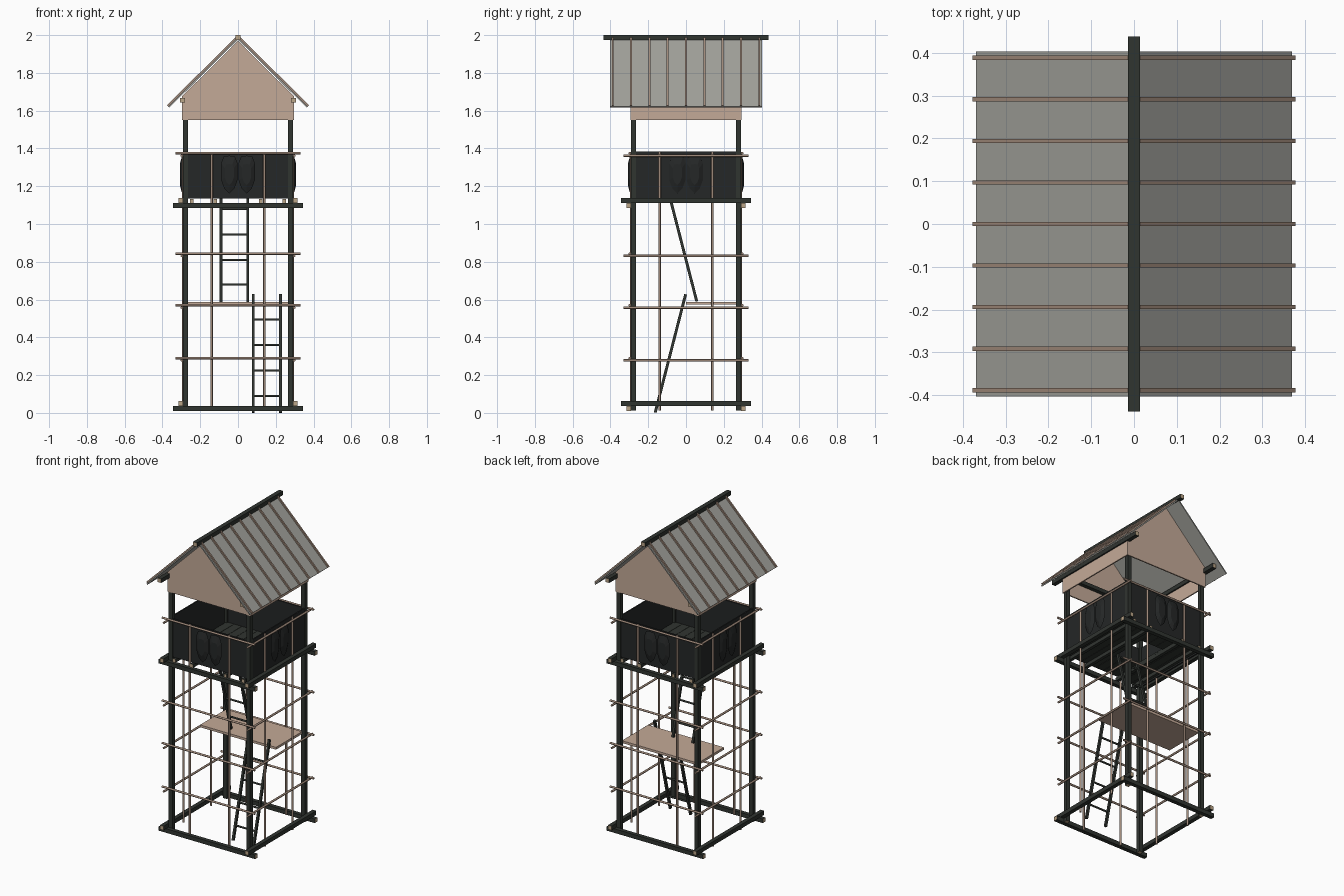
import bpy, bmesh, math
from mathutils import Vector, Matrix

if "Cube" in bpy.data.objects:
    bpy.data.objects.remove(bpy.data.objects["Cube"])


def material(name, color):
    m = bpy.data.materials.new(name)
    m.diffuse_color = (*color, 1)
    m.use_nodes = True
    m.node_tree.nodes["Principled BSDF"].inputs["Base Color"].default_value = m.diffuse_color
    return m


DARK = material("dark_timber", (0.03, 0.035, 0.03))
END = material("cut_end", (0.50, 0.38, 0.25))
POLE = material("pole_wood", (0.36, 0.26, 0.20))
TAN = material("tan_board", (0.55, 0.40, 0.31))
BLACK = material("black_board", (0.018, 0.02, 0.02))
ROOF = material("grey_roof", (0.36, 0.36, 0.33))


def finish(name, bm, *mats):
    bmesh.ops.recalc_face_normals(bm, faces=bm.faces)
    me = bpy.data.meshes.new(name)
    bm.to_mesh(me)
    bm.free()
    for m in mats:
        me.materials.append(m)
    ob = bpy.data.objects.new(name, me)
    bpy.context.collection.objects.link(ob)
    return ob


def frame(p, q):
    """Matrix at the midpoint of p-q with local z along the bar."""
    p, q = Vector(p), Vector(q)
    d = (q - p).normalized()
    up = Vector((0, 1, 0)) if abs(d.z) > 0.999 else Vector((0, 0, 1))
    side = up.cross(d).normalized()
    rot = Matrix((side, d.cross(side), d)).transposed().to_4x4()
    return Matrix.Translation((p + q) / 2) @ rot, (q - p).length


def bars(name, segs, w, h, mat, end=None):
    """Rectangular bars, each from p to q, with optional pale cut ends."""
    bm = bmesh.new()
    for p, q in segs:
        m, length = frame(p, q)
        vs = bmesh.ops.create_cube(bm, size=1, matrix=m @ Matrix.Diagonal((w, h, length, 1)))["verts"]
        axis = (Vector(q) - Vector(p)).normalized()
        for f in {f for v in vs for f in v.link_faces}:
            f.normal_update()
            f.material_index = int(end is not None and abs(f.normal.dot(axis)) > 0.9)
    return finish(name, bm, mat, *([end] if end else []))


def poles(name, segs, r, mat):
    bm = bmesh.new()
    for p, q in segs:
        m, length = frame(p, q)
        bmesh.ops.create_cone(bm, cap_ends=True, segments=8, radius1=r, radius2=r, depth=length, matrix=m)
    for f in bm.faces:
        f.smooth = len(f.verts) == 4
    for e in bm.edges:
        e.smooth = all(len(f.verts) == 4 for f in e.link_faces)
    return finish(name, bm, mat)


def boxes(name, items, mat):
    """Boxes given as (min corner, max corner)."""
    bm = bmesh.new()
    for a, b in items:
        a, b = Vector(a), Vector(b)
        bmesh.ops.create_cube(bm, size=1, matrix=Matrix.Translation((a + b) / 2) @ Matrix.Diagonal((*(b - a), 1)))
    return finish(name, bm, mat)


S = (-1, 1)

# Corner posts
bars("corner_posts", [((x * .277, y * .277, .012), (x * .277, y * .277, 1.67)) for x in S for y in S],
     .026, .026, DARK, END)

# Crossed beams at the base and under the lookout deck
for name, z in (("base_beams", .023), ("deck_beams", 1.098)):
    segs = [((-.343, s * .303, z), (.343, s * .303, z)) for s in S]
    segs += [((s * .303, -.343, z + .026), (s * .303, .343, z + .026)) for s in S]
    bars(name, segs, .026, .026, DARK, END)

# Lattice of poles on all four sides
segs = []
for s in S:
    segs += [((-.33, s * .298, z), (.33, s * .298, z)) for z in (.29, .843, .57, 1.375)]
    segs += [((s * .298, -.33, z), (s * .298, .33, z)) for z in (.278, .831, .557, 1.362)]
poles("rail_poles", segs, .0065, POLE)
segs = []
for s in S:
    for t in (-.14, .14):
        segs += [((t, s * .289, .012), (t, s * .289, 1.38)), ((s * .289, t, .012), (s * .289, t, 1.38))]
poles("upright_poles", segs, .0065, POLE)

# Middle landing
boxes("middle_landing", [((-.27, 0, .573), (.27, .265, .588))], TAN)


# Ladders
def ladder(name, x0, x1, bottom, top, rungs):
    (ya, za), (yb, zb) = bottom, top
    bars(name + "_rails", [((x, ya, za), (x, yb, zb)) for x in (x0, x1)], .014, .015, DARK)
    y = lambda z: ya + (yb - ya) * (z - za) / (zb - za)
    poles(name + "_rungs", [((x0, y(z), z), (x1, y(z), z)) for z in rungs], .006, DARK)


ladder("lower_ladder", .08, .225, (-.163, .002), (-.002, .628), (.09, .225, .36, .495))
ladder("upper_ladder", -.09, .052, (.057, .59), (-.085, 1.14), (.68, .81, .945, 1.08))

# Deck joists and planks, with a hatch over the upper ladder
bars("deck_joists", [((x, -.30, 1.122), (x, .30, 1.122)) for x in (-.245, -.12, .12, .245)], .02, .022, DARK, END)
planks = []
for i in range(10):
    x = -.275 + i * .055
    spans = [(-.275, -.1), (.13, .275)] if 3 <= i <= 5 else [(-.275, .275)]
    planks += [((x + .001, a, 1.134), (x + .054, b, 1.144)) for a, b in spans]
boxes("deck_planks", planks, DARK)

# Parapet walls
walls = [((-.28, s * .28 - .004, 1.135), (.28, s * .28 + .004, 1.38)) for s in S]
walls += [((s * .284 - .004, -.288, 1.125), (s * .284 + .004, .288, 1.385)) for s in S]
boxes("parapet_walls", walls, BLACK)

# Bulged shields hung in pairs on each wall
half = [(0, .1), (.03, .095), (.043, .06), (.043, -.03), (.026, -.075), (0, -.1)]
outline = half + [(-x, z) for x, z in half[-2:0:-1]]
bm = bmesh.new()
for k in range(4):
    rot = Matrix.Rotation(k * math.pi / 2, 4, 'Z')
    for cx in (-.046, .046):
        ring = [bm.verts.new(rot @ Vector((cx + x, -.296, 1.262 + z))) for x, z in outline]
        mid = [bm.verts.new(rot @ Vector((cx + x * .55, -.308, 1.262 + z * .55))) for x, z in outline]
        n = len(ring)
        for i in range(n):
            bm.faces.new((ring[i], ring[(i + 1) % n], mid[(i + 1) % n], mid[i]))
        bm.faces.new(mid)
        bm.faces.new(ring[::-1])
finish("shields", bm, BLACK)

# Gable ends and the low side boards below the eaves
bm = bmesh.new()
for s in S:
    prof = [(-.297, 1.55), (.297, 1.55), (.297, 1.675), (0, 1.97), (-.297, 1.675)]
    a, b = ([bm.verts.new((x, s * y, z)) for x, z in prof] for y in (.286, .294))
    bm.faces.new(a)
    bm.faces.new(b)
    for i in range(5):
        j = (i + 1) % 5
        bm.faces.new((a[i], a[j], b[j], b[i]))
finish("gable_boards", bm, TAN)
boxes("eave_boards", [((s * .293 - .004, -.286, 1.55), (s * .293 + .004, .286, 1.675)) for s in S], TAN)

# Roof timbers
bars("eave_purlins", [((s * .293, -.38, 1.655), (s * .293, .38, 1.655)) for s in S], .026, .026, DARK, END)
bars("tie_beams", [((-.28, s * .272, 1.655), (.28, s * .272, 1.655)) for s in S], .024, .024, DARK)
bars("ridge_beam", [((0, -.438, 1.987), (0, .438, 1.987))], .028, .026, DARK, END)

# Roof sheets and the battens over them
bars("roof_sheets", [((0, 0, 1.982), (s * .366, 0, 1.620)) for s in S], .806, .008, ROOF)
o = .006
bars("roof_battens", [((s * o, -.388 + i * .097, 1.982 + o), (s * (.367 + o), -.388 + i * .097, 1.619 + o))
                      for s in S for i in range(9)], .010, .010, POLE)
